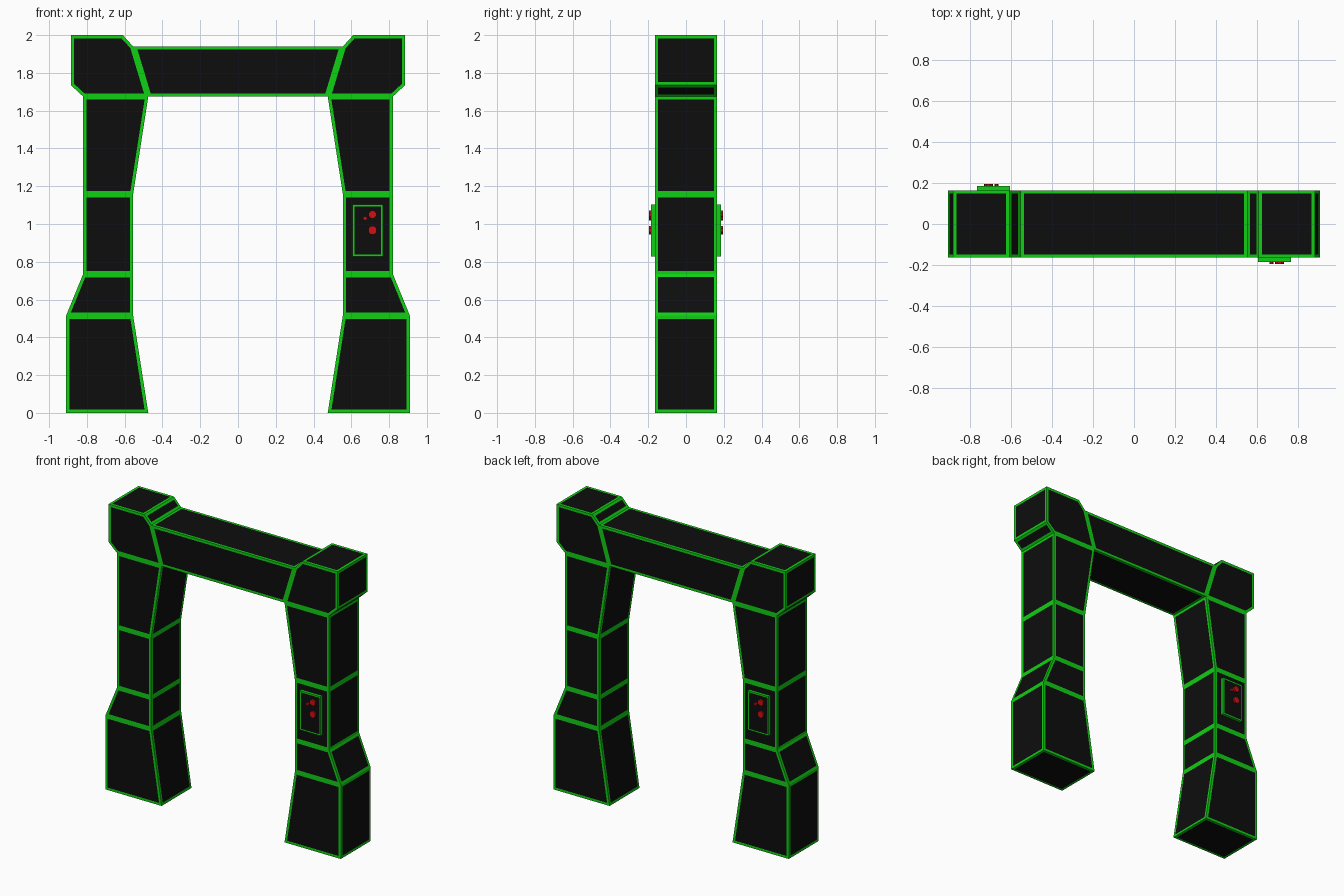
import bpy, bmesh, math
from mathutils import Matrix, Vector

if "Cube" in bpy.data.objects:
    bpy.data.objects.remove(bpy.data.objects["Cube"])


def material(name, rgb):
    m = bpy.data.materials.new(name)
    m.diffuse_color = (*rgb, 1)
    m.use_nodes = True
    m.node_tree.nodes["Principled BSDF"].inputs["Base Color"].default_value = m.diffuse_color
    return m


BLACK = material("panel black", (0.004, 0.004, 0.004))
GREEN = material("trim green", (0.005, 0.63, 0.007))
RED = material("light red", (0.63, 0.005, 0.007))
DEPTH = 0.165


def finish(name, bm, mats):
    me = bpy.data.meshes.new(name)
    bm.to_mesh(me)
    bm.free()
    for m in mats:
        me.materials.append(m)
    ob = bpy.data.objects.new(name, me)
    bpy.context.collection.objects.link(ob)
    return ob


def trim(bm, faces, width):
    """Inset every face: green border, black centre."""
    res = bmesh.ops.inset_individual(bm, faces=faces, thickness=width, use_even_offset=True)
    for f in res["faces"]:
        f.material_index = 1


# Gate frame: front outline split into segments, right half then mirrored
half = [
    [(.475, 0), (.91, 0), (.91, .515), (.555, .515)],                  # foot
    [(.555, .515), (.91, .515), (.82, .735), (.555, .735)],            # ankle
    [(.555, .735), (.82, .735), (.82, 1.158), (.555, 1.158)],          # middle
    [(.555, 1.158), (.82, 1.158), (.82, 1.675), (.475, 1.675)],        # upper
    [(.475, 1.675), (.82, 1.675), (.885, 1.735), (.885, 2),
     (.61, 2), (.555, 1.94)],                                          # corner
]
beam = [(-.475, 1.675), (.475, 1.675), (.555, 1.94), (-.555, 1.94)]
segments = half + [[(-x, z) for x, z in reversed(p)] for p in half] + [beam]

bm = bmesh.new()
for poly in segments:
    bm.faces.new([bm.verts.new((x, -DEPTH, z)) for x, z in poly])
bmesh.ops.remove_doubles(bm, verts=bm.verts[:], dist=0.001)
ext = bmesh.ops.extrude_face_region(bm, geom=bm.faces[:], use_keep_orig=True)
moved = [g for g in ext["geom"] if isinstance(g, bmesh.types.BMVert)]
bmesh.ops.translate(bm, verts=moved, vec=(0, 2 * DEPTH, 0))
bmesh.ops.recalc_face_normals(bm, faces=bm.faces[:])
trim(bm, bm.faces[:], 0.017)
finish("gate_frame", bm, [BLACK, GREEN])


# Control panel and its lamps, on the front and turned half way round on the back
def control_panel(side, turn):
    bm = bmesh.new()
    bmesh.ops.create_cube(bm, size=1, matrix=Matrix.Translation((.687, -.17, .966))
                          @ Matrix.Diagonal((.162, .03, .274, 1)))
    bm.normal_update()
    front = [f for f in bm.faces if f.normal.y < -0.9]
    for f in bm.faces:
        f.material_index = 0 if f in front else 1
    trim(bm, front, 0.010)
    bm.transform(turn)
    finish(side + "_control_panel", bm, [BLACK, GREEN])

    bm = bmesh.new()
    for x, z, r in [(.712, 1.05, .022), (.712, .967, .024), (.673, 1.03, .011)]:
        bmesh.ops.create_cone(bm, cap_ends=True, segments=8, radius1=r, radius2=r, depth=.016,
                              matrix=Matrix.Translation((x, -.188, z))
                              @ Matrix.Rotation(math.pi / 2, 4, 'X')
                              @ Matrix.Rotation(math.pi / 8, 4, 'Z'))
    bm.transform(turn)
    finish(side + "_lamps", bm, [RED])


control_panel("front", Matrix.Identity(4))
control_panel("back", Matrix.Rotation(math.pi, 4, 'Z'))
